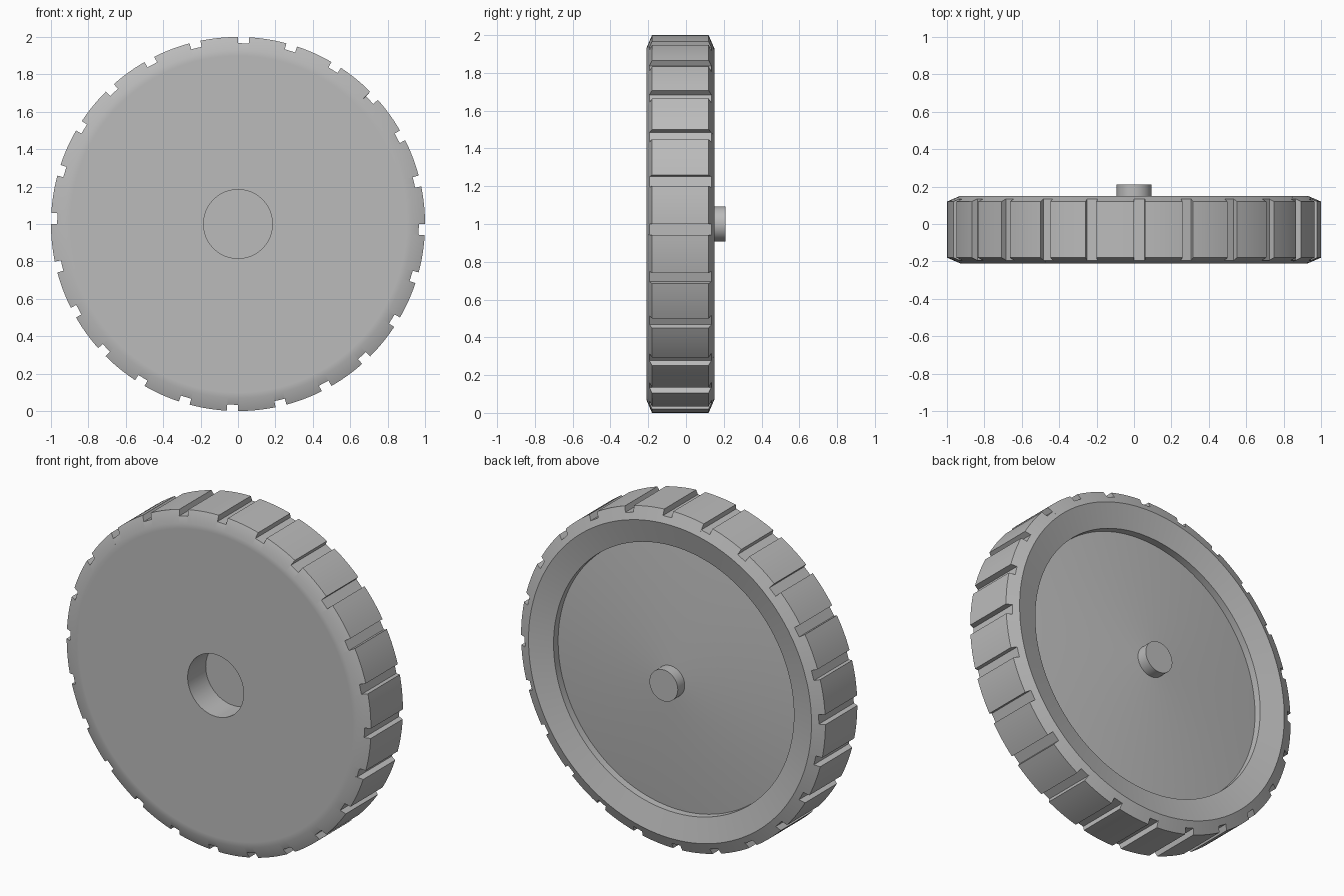
import bpy, bmesh, math

cube = bpy.data.objects.get("Cube")
if cube:
    bpy.data.objects.remove(cube, do_unlink=True)

# Single grey plastic for the whole wheel
grey = bpy.data.materials.new("mid_grey")
grey.use_nodes = True
colour = (0.5, 0.5, 0.5, 1)
grey.diffuse_color = colour
grey.node_tree.nodes["Principled BSDF"].inputs["Base Color"].default_value = colour

AXLE_Z = 1.0
GROOVES = 24
PITCH = 2 * math.pi / GROOVES
GROOVE = math.radians(3.4)      # angular width of a tread groove
TOOTH_STEPS = 6


def lathe(name, columns):
    """Skin (angle, profile) columns around the y axis; profiles are (radius, y)."""
    bm = bmesh.new()
    rings = [[bm.verts.new((r * math.cos(a), y, AXLE_Z + r * math.sin(a)))
              for r, y in profile] for a, profile in columns]
    for i, ring in enumerate(rings):
        following = rings[(i + 1) % len(rings)]
        for j in range(len(ring) - 1):
            bm.faces.new((ring[j], ring[j + 1], following[j + 1], following[j]))
    bmesh.ops.remove_doubles(bm, verts=bm.verts, dist=1e-5)
    bmesh.ops.dissolve_degenerate(bm, edges=bm.edges, dist=1e-5)
    bmesh.ops.recalc_face_normals(bm, faces=bm.faces)
    mesh = bpy.data.meshes.new(name)
    bm.to_mesh(mesh)
    bm.free()
    mesh.materials.append(grey)
    obj = bpy.data.objects.new(name, mesh)
    bpy.context.collection.objects.link(obj)
    bpy.ops.object.select_all(action='DESELECT')
    obj.select_set(True)
    bpy.context.view_layer.objects.active = obj
    bpy.ops.object.shade_smooth_by_angle(angle=math.radians(30))
    return obj


# Wheel section: front bore, front face, tread, sloped rear rim, dished rear cone
front = [(0, -0.04), (0.184, -0.04), (0.184, -0.21), (0.9, -0.21), (0.93, -0.21)]
rear = [(0.93, 0.15), (0.79, 0.115), (0.79, 0.072), (0.09, 0.145), (0, 0.145)]
tooth = front + [(1.0, -0.18), (1.0, 0.12)] + rear
groove = front + [(0.967, -0.194), (0.967, 0.134)] + rear

# Each tread pitch is a raised block followed by a narrow groove
columns = []
for k in range(GROOVES):
    start = k * PITCH
    block = PITCH - GROOVE
    for s in range(TOOTH_STEPS + 1):
        columns.append((start + block * s / TOOTH_STEPS, tooth))
    columns.append((start + block, groove))
    columns.append((start + PITCH, groove))
lathe("wheel_body", columns)

# Axle stub on the rear
stub = [(0, 0.12), (0.093, 0.12), (0.093, 0.21), (0, 0.21)]
lathe("axle_stub", [(2 * math.pi * i / 64, stub) for i in range(64)])
